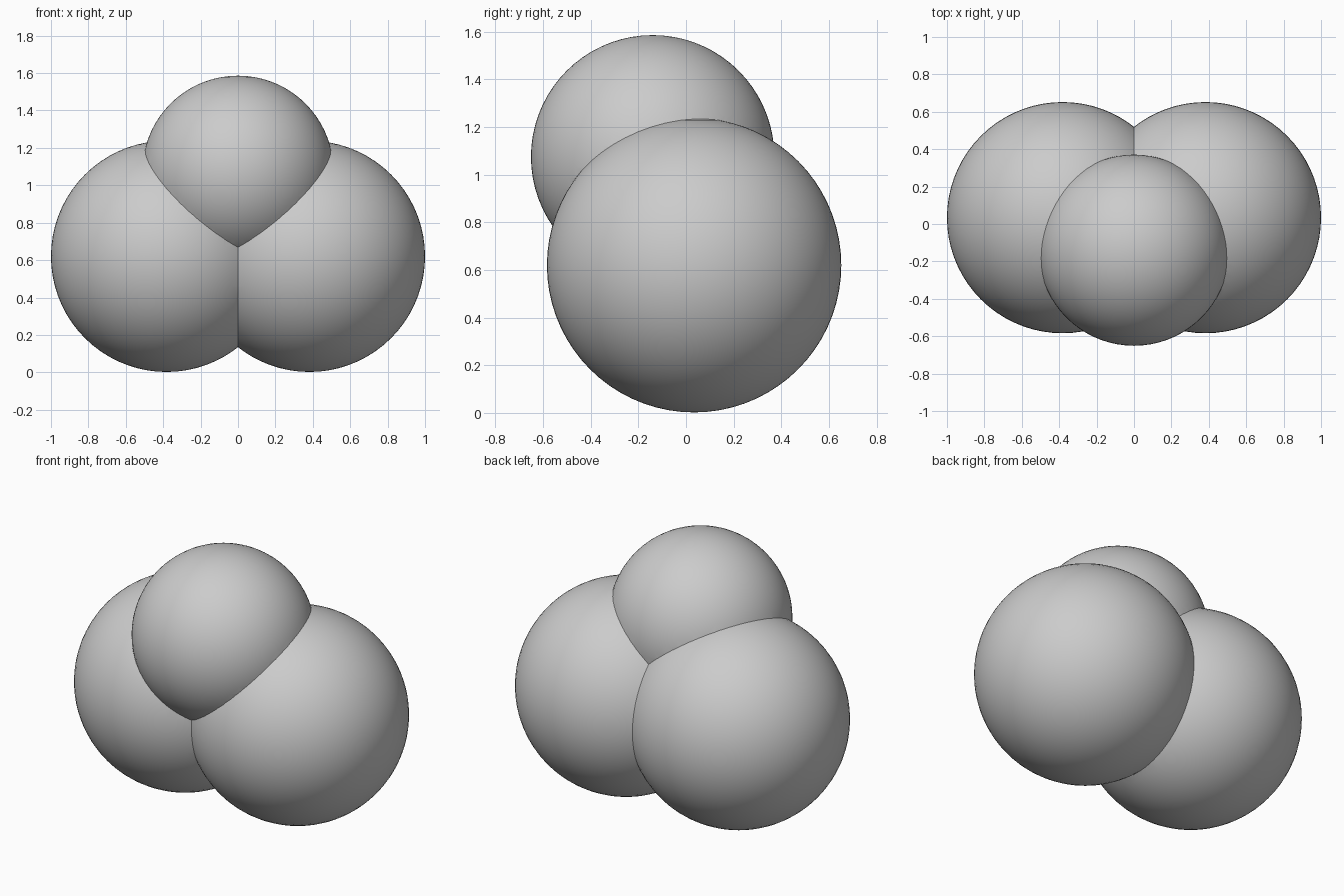
import bpy
import math

if "Cube" in bpy.data.objects:
    bpy.data.objects.remove(bpy.data.objects["Cube"])

grey = bpy.data.materials.new("light grey")
grey.diffuse_color = (0.6, 0.6, 0.6, 1)
grey.use_nodes = True
grey.node_tree.nodes["Principled BSDF"].inputs["Base Color"].default_value = grey.diffuse_color


def ball(name, radius, location):
    bpy.ops.mesh.primitive_uv_sphere_add(segments=72, ring_count=36, radius=radius, location=location)
    obj = bpy.context.object
    obj.name = name
    obj.data.materials.append(grey)
    return obj


# Two large lower balls and a smaller one on top, towards the front
body = ball("ball_cluster", 0.618, (-0.382, 0.034, 0.62))
others = [ball("right_ball", 0.618, (0.382, 0.034, 0.62)),
          ball("top_ball", 0.511, (0, -0.14, 1.075))]

# Fuse into one outer skin with crisp creases
bpy.context.view_layer.objects.active = body
for other in others:
    mod = body.modifiers.new("fuse", 'BOOLEAN')
    mod.operation = 'UNION'
    mod.solver = 'EXACT'
    mod.object = other
    bpy.ops.object.modifier_apply(modifier=mod.name)
    bpy.data.objects.remove(other)

bpy.ops.object.select_all(action='DESELECT')
body.select_set(True)
bpy.ops.object.shade_smooth_by_angle(angle=math.radians(30))
